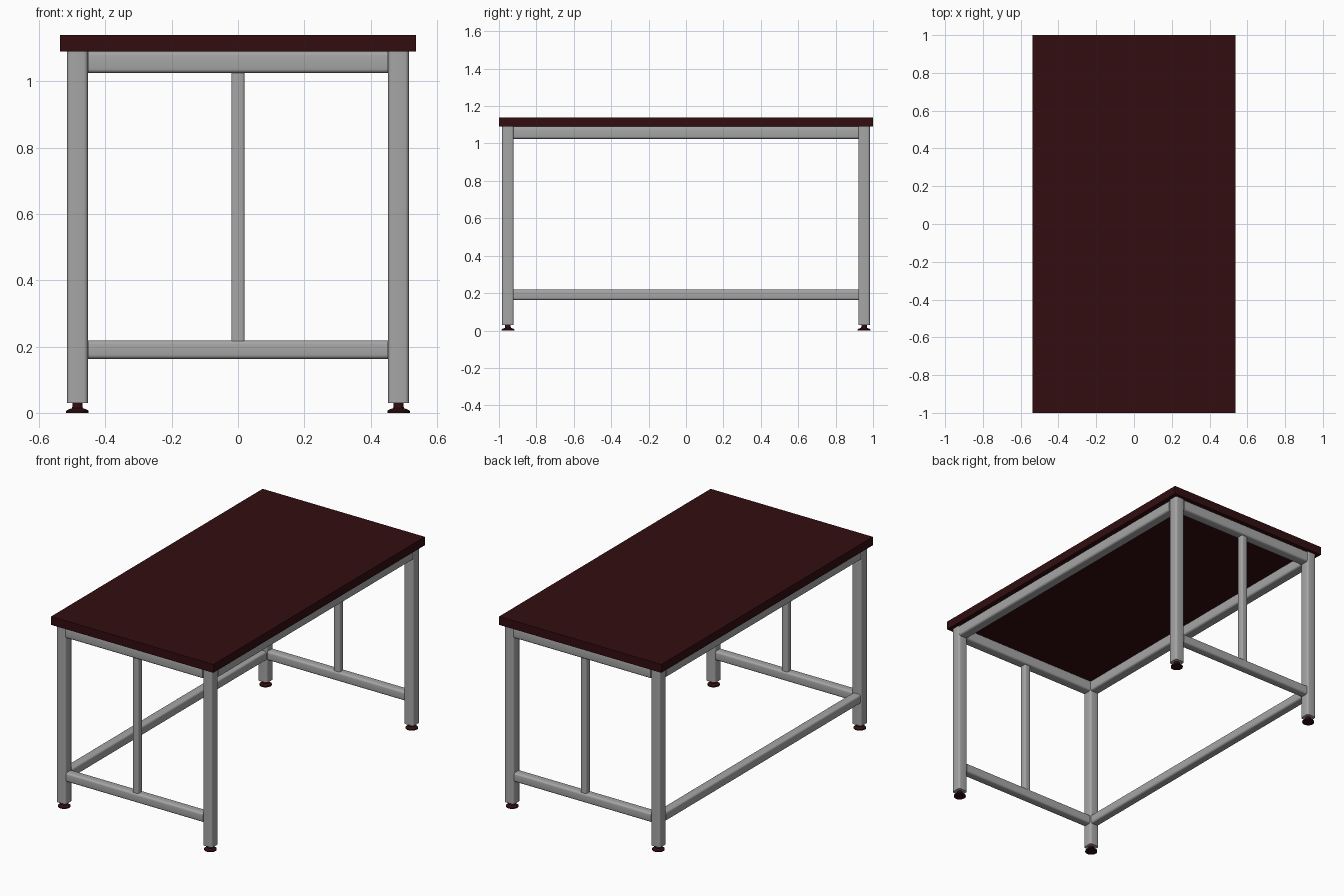
import bpy, bmesh, math
from mathutils import Vector

if "Cube" in bpy.data.objects:
    bpy.data.objects.remove(bpy.data.objects["Cube"])


def material(name, rgb):
    m = bpy.data.materials.new(name)
    m.diffuse_color = (*rgb, 1.0)
    m.use_nodes = True
    m.node_tree.nodes["Principled BSDF"].inputs["Base Color"].default_value = m.diffuse_color
    return m


STEEL = material("grey steel", (0.38, 0.38, 0.38))
MAROON = material("dark maroon", (0.032, 0.004, 0.005))


def finish(name, bm, mat, smooth=True):
    bmesh.ops.recalc_face_normals(bm, faces=bm.faces)
    me = bpy.data.meshes.new(name)
    bm.to_mesh(me)
    bm.free()
    me.materials.append(mat)
    ob = bpy.data.objects.new(name, me)
    bpy.context.collection.objects.link(ob)
    if smooth:
        bpy.ops.object.select_all(action='DESELECT')
        ob.select_set(True)
        bpy.context.view_layer.objects.active = ob
        bpy.ops.object.shade_smooth_by_angle(angle=math.radians(40))
    return ob


def box(name, lo, hi, mat, axis=None, radius=0.0):
    """Box between two corners; edges along `axis` are rounded to make a tube."""
    lo, hi = Vector(lo), Vector(hi)
    bm = bmesh.new()
    bmesh.ops.create_cube(bm, size=1)
    for v in bm.verts:
        v.co = Vector(((lo[i] + hi[i]) / 2 + v.co[i] * (hi[i] - lo[i])) for i in range(3))
    if axis is not None:
        edges = [e for e in bm.edges
                 if abs(e.verts[0].co[axis] - e.verts[1].co[axis]) > 1e-5]
        bmesh.ops.bevel(bm, geom=edges, offset=radius, segments=4,
                        profile=0.5, affect='EDGES')
    return finish(name, bm, mat, smooth=axis is not None)


def lathe(name, x, y, profile, mat, n=24):
    """Closed turned shape from (radius, z) points."""
    bm = bmesh.new()
    rings = [[bm.verts.new((x + r * math.cos(2 * math.pi * k / n),
                            y + r * math.sin(2 * math.pi * k / n), z))
              for k in range(n)] for r, z in profile]
    for a, b in zip(rings, rings[1:]):
        for k in range(n):
            bm.faces.new((a[k], a[(k + 1) % n], b[(k + 1) % n], b[k]))
    bm.faces.new(rings[0])
    bm.faces.new(rings[-1])
    return finish(name, bm, mat)


LX, LY, H = 0.484, 0.952, 0.031   # leg centre and half width
TOP = 1.09                        # underside of the table top
IX, IY = LX - H, LY - H           # inner faces of the legs

# Table top
box("table_top", (-0.537, -1, TOP), (0.537, 1, 1.14), MAROON)

# Legs with levelling feet
FOOT = [(0.034, 0), (0.034, 0.006), (0.028, 0.010), (0.017, 0.014),
        (0.015, 0.019), (0.015, 0.032)]
for sx, xn in ((-1, "left"), (1, "right")):
    for sy, yn in ((-1, "front"), (1, "back")):
        x, y = sx * LX, sy * LY
        box(f"{yn}_{xn}_leg", (x - H, y - H, 0.03), (x + H, y + H, TOP),
            STEEL, 2, 0.012)
        lathe(f"{yn}_{xn}_foot", x, y, FOOT, MAROON)

# End frames: upper rail, lower rail and middle post
for s, n in ((-1, "front"), (1, "back")):
    y = s * LY
    box(f"{n}_upper_rail", (-IX, y - H, 1.025), (IX, y + H, TOP), STEEL, 0, 0.012)
    box(f"{n}_lower_rail", (-IX, y - 0.027, 0.163), (IX, y + 0.027, 0.218),
        STEEL, 0, 0.012)
    box(f"{n}_middle_post", (-0.02, y - 0.02, 0.217), (0.02, y + 0.02, 1.026),
        STEEL, 2, 0.008)

# Long upper rails on both sides
for s, n in ((-1, "left"), (1, "right")):
    x = s * LX
    box(f"{n}_upper_rail", (x - H, -IY, 1.025), (x + H, IY, TOP), STEEL, 1, 0.012)

# Single long lower rail, left side only
box("left_lower_rail", (-LX - 0.027, -IY, 0.163), (-LX + 0.027, IY, 0.218),
    STEEL, 1, 0.012)
